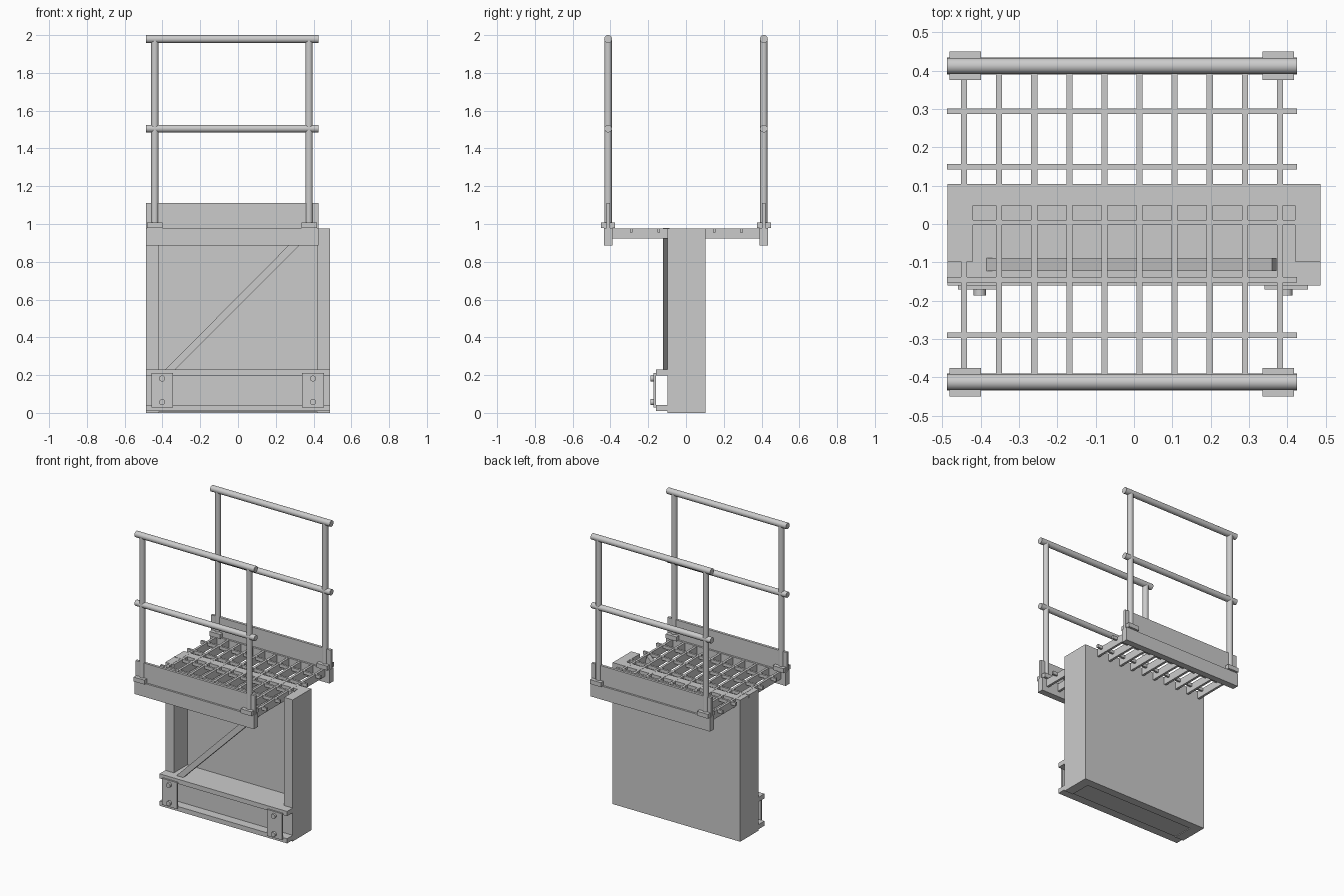
import bpy, bmesh
from mathutils import Vector

if "Cube" in bpy.data.objects:
    bpy.data.objects.remove(bpy.data.objects["Cube"])


def prism(name, pts, y0, y1):
    """Extrude an (x, z) profile from y0 to y1."""
    bm = bmesh.new()
    face = bm.faces.new([bm.verts.new((x, y0, z)) for x, z in pts])
    ext = bmesh.ops.extrude_face_region(bm, geom=[face])
    moved = [g for g in ext["geom"] if isinstance(g, bmesh.types.BMVert)]
    bmesh.ops.translate(bm, verts=moved, vec=(0, y1 - y0, 0))
    bmesh.ops.recalc_face_normals(bm, faces=bm.faces)
    mesh = bpy.data.meshes.new(name)
    bm.to_mesh(mesh)
    bm.free()
    ob = bpy.data.objects.new(name, mesh)
    bpy.context.collection.objects.link(ob)
    return ob


def box(name, x0, x1, y0, y1, z0, z1):
    return prism(name, [(x0, z0), (x1, z0), (x1, z1), (x0, z1)], y0, y1)


def rod(name, a, b, r, sides=24):
    a, b = Vector(a), Vector(b)
    d = b - a
    bpy.ops.mesh.primitive_cylinder_add(vertices=sides, radius=r, depth=d.length, location=(a + b) / 2)
    ob = bpy.context.object
    ob.name = name
    ob.rotation_euler = d.to_track_quat('Z', 'Y').to_euler()
    bpy.ops.object.shade_smooth_by_angle()
    return ob


L, R = -0.487, 0.425      # ends of the walkway
W = 0.486                 # half width of the support frame

# Support frame: back wall, side columns, base
box("back_wall", -W, W, 0.048, 0.104, 0.0, 0.975)
box("left_column", -W, -0.42, -0.098, 0.048, 0.0, 0.975)
box("right_column", 0.42, W, -0.098, 0.048, 0.0, 0.975)
box("base_block", -0.42, 0.42, -0.098, 0.048, 0.005, 0.23)

# Front channel flanges
box("channel_top_flange", -W, W, -0.16, -0.098, 0.198, 0.23)
box("channel_bottom_flange", -W, W, -0.16, -0.098, 0.01, 0.042)

# Diagonal brace
prism("diagonal_brace", [(-0.386, 0.228), (-0.335, 0.228), (0.372, 0.935), (0.36, 0.98)], -0.122, -0.088)

# Bolted end plates
for cx in (-0.402, 0.397):
    box("end_plate", cx - 0.057, cx + 0.057, -0.171, -0.16, 0.028, 0.21)
    for z in (0.057, 0.182):
        rod("bolt", (cx, -0.187, z), (cx, -0.165, z), 0.016, 16)

# Grating: bearing bars across, tie bars along
for i in range(10):
    x = -0.443 + i * 0.0915
    box("bearing_bar", x - 0.008, x + 0.008, -0.395, 0.395, 0.923, 0.976)
for y in (-0.29, -0.145, 0.004, 0.149, 0.294):
    box("tie_bar", L, R, y - 0.007, y + 0.007, 0.955, 0.977)

# Edge beams, toe boards and handrails on both sides
for s in (-1, 1):
    y = s * 0.412
    box("edge_beam", L, R, y - 0.022, y + 0.022, 0.885, 0.978)
    box("toe_board", L, R, y - 0.009, y + 0.009, 0.978, 1.11)
    for x in (-0.44, 0.376):
        box("post_collar", x - 0.041, x + 0.041, y - 0.037, y + 0.037, 0.978, 1.008)
        rod("post", (x, y, 0.98), (x, y, 1.978), 0.0195)
    for name, z, r in (("top_rail", 1.979, 0.021), ("middle_rail", 1.505, 0.02)):
        rod(name, (L, y, z), (R, y, z), r)
